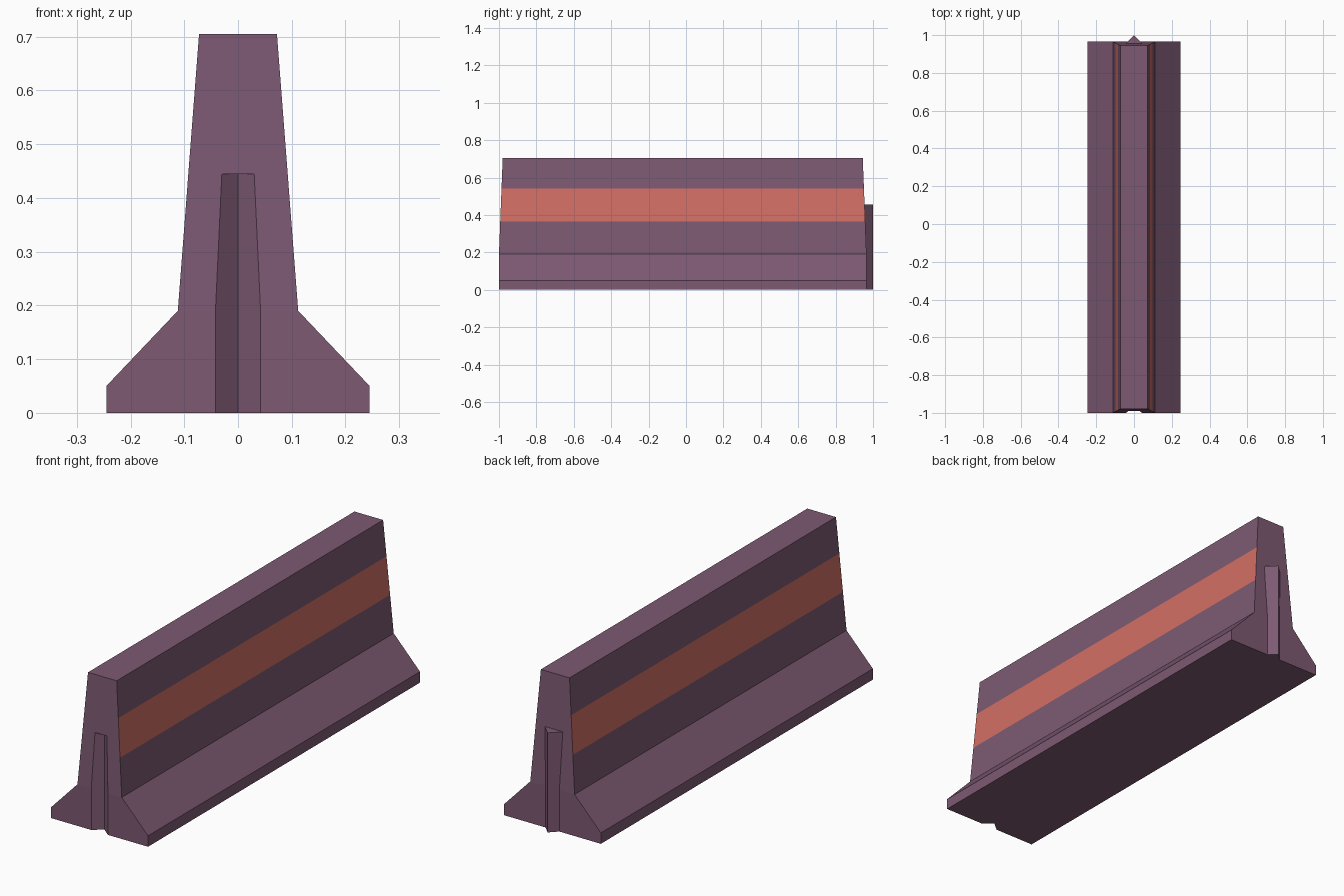
import bpy
import bmesh

if "Cube" in bpy.data.objects:
    bpy.data.objects.remove(bpy.data.objects["Cube"], do_unlink=True)


def make_material(name, rgb):
    mat = bpy.data.materials.new(name)
    mat.use_nodes = True
    colour = (*rgb, 1.0)
    mat.diffuse_color = colour
    mat.node_tree.nodes["Principled BSDF"].inputs["Base Color"].default_value = colour
    return mat


plum = make_material("dusty plum", (0.205, 0.101, 0.17))
coral = make_material("coral stripe", (0.65, 0.16, 0.13))


def stack_sections(name, sections, materials):
    """Join closed horizontal outlines, bottom to top, into a solid."""
    bm = bmesh.new()
    rings = [[bm.verts.new(p) for p in section] for section in sections]
    bm.faces.new(rings[0])
    bm.faces.new(rings[-1])
    for low, high in zip(rings, rings[1:]):
        for i in range(len(low)):
            j = (i + 1) % len(low)
            bm.faces.new((low[i], low[j], high[j], high[i]))
    bmesh.ops.recalc_face_normals(bm, faces=bm.faces)
    mesh = bpy.data.meshes.new(name)
    bm.to_mesh(mesh)
    bm.free()
    for mat in materials:
        mesh.materials.append(mat)
    obj = bpy.data.objects.new(name, mesh)
    bpy.context.collection.objects.link(obj)
    return obj


def wedge(name, tip_y, base_y, half_width, bottom, top):
    outline = [(-half_width, base_y), (half_width, base_y), (0, tip_y)]
    sections = [[(x, y, z) for x, y in outline] for z in (bottom, top)]
    return stack_sections(name, sections, [plum])


# Barrier body: flared foot, leaning walls and slightly leaning ends
FOOT, WAIST, TOP = 0.05, 0.19, 0.705
STRIPE_LOW, STRIPE_HIGH = 0.365, 0.54


def body_section(z):
    lean = max(0.0, (z - WAIST) / (TOP - WAIST))
    if z <= FOOT:
        half = 0.245
    elif z <= WAIST:
        half = 0.112
    else:
        half = 0.112 - 0.0395 * lean
    front, back = -1 + 0.02 * lean, 0.965 - 0.02 * lean
    return [(-half, front, z), (half, front, z), (half, back, z), (-half, back, z)]


levels = (0, FOOT, WAIST, STRIPE_LOW, STRIPE_HIGH, TOP)
body = stack_sections("barrier_body", [body_section(z) for z in levels], [plum, coral])

# Coloured band on both long walls
for face in body.data.polygons:
    if abs(face.normal.x) > 0.9 and STRIPE_LOW < face.center.z < STRIPE_HIGH:
        face.material_index = 1

# Vertical V groove in the front end
cutter = wedge("groove_cutter", -0.965, -1.035, 0.084, -0.1, 0.445)
cutter.hide_render = True
cut = body.modifiers.new("groove", "BOOLEAN")
cut.operation = "DIFFERENCE"
cut.solver = "EXACT"
cut.object = cutter
bpy.context.view_layer.objects.active = body
bpy.ops.object.modifier_apply(modifier=cut.name)
bpy.data.objects.remove(cutter, do_unlink=True)

# Matching tongue on the back end
wedge("connecting_tongue", 1.0, 0.945, 0.055, 0, 0.455)
